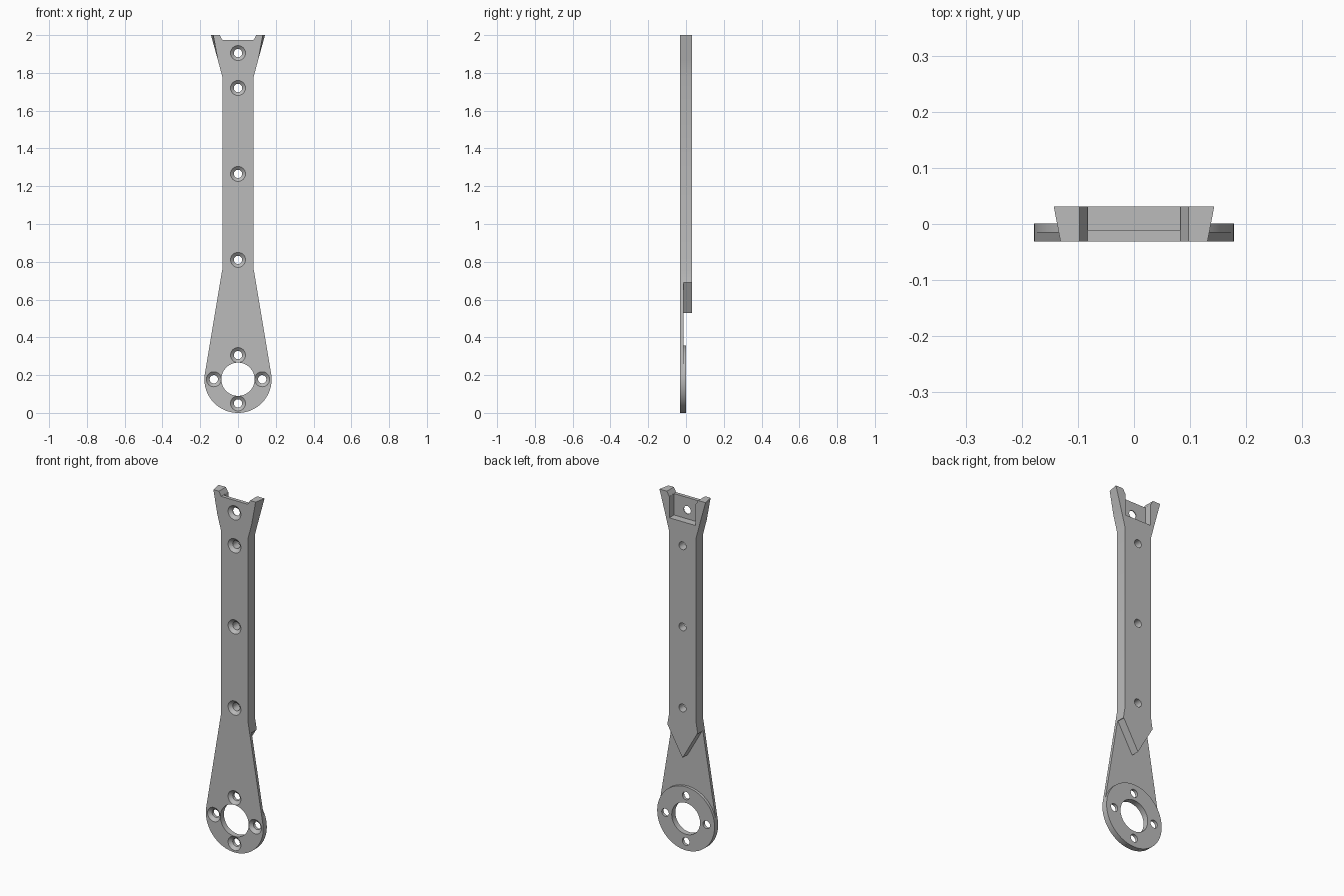
import bpy, bmesh, math

if "Cube" in bpy.data.objects:
    bpy.data.objects.remove(bpy.data.objects["Cube"])

FRONT, BACK = -0.031, 0.031
PLATE_BACK, RING_BACK = -0.014, 0.001
R = 0.178            # radius of the round end, also its centre height
W = 0.083            # half width of the arm

grey = bpy.data.materials.new("plain grey")
grey.use_nodes = True
grey.diffuse_color = (0.5, 0.5, 0.5, 1)
grey.node_tree.nodes["Principled BSDF"].inputs["Base Color"].default_value = (0.5, 0.5, 0.5, 1)


def to_object(bm, name):
    bmesh.ops.recalc_face_normals(bm, faces=bm.faces)
    mesh = bpy.data.meshes.new(name)
    bm.to_mesh(mesh)
    bm.free()
    mesh.materials.append(grey)
    obj = bpy.data.objects.new(name, mesh)
    bpy.context.collection.objects.link(obj)
    return obj


def loft(name, outline_a, y_a, outline_b, y_b):
    """Closed solid between two x-z outlines with equal point counts."""
    bm = bmesh.new()
    a = [bm.verts.new((x, y_a, z)) for x, z in outline_a]
    b = [bm.verts.new((x, y_b, z)) for x, z in outline_b]
    bm.faces.new(a)
    bm.faces.new(b[::-1])
    for i in range(len(a)):
        j = (i + 1) % len(a)
        bm.faces.new((a[i], b[i], b[j], a[j]))
    return to_object(bm, name)


def prism(name, outline, y0, y1):
    return loft(name, outline, y0, outline, y1)


def circle(x, z, r, n=48):
    return [(x + r * math.cos(2 * math.pi * i / n),
             z + r * math.sin(2 * math.pi * i / n)) for i in range(n)]


def mirrored(half):
    return half + [(-x, z) for x, z in reversed(half) if abs(x) > 1e-6]


def cut(obj, cutter):
    mod = obj.modifiers.new("cut", 'BOOLEAN')
    mod.operation = 'DIFFERENCE'
    mod.solver = 'EXACT'
    mod.object = cutter
    bpy.context.view_layer.objects.active = obj
    bpy.ops.object.modifier_apply(modifier=mod.name)
    bpy.data.objects.remove(cutter)


# Arm outline: round foot, tapered neck, straight shaft, forked top
def arm_outline(tip):
    steps = 30
    half = []
    for i in range(steps + 1):
        t = math.radians(-90 + 99.5 * i / steps)
        half.append((R * math.cos(t), R + R * math.sin(t)))
    half[0] = (0, 0)
    half += [(W, 0.76), (W, 1.78), (0.107, 1.87), (tip, 2.0),
             (0.097, 2.0), (W, 1.975)]
    return mirrored(half)


arm = loft("arm", arm_outline(0.131), FRONT, arm_outline(0.143), BACK)

# Thin the lower end behind a pointed shoulder
cut(arm, prism("shoulder_cutter",
               mirrored([(0, -0.1), (0.3, -0.1), (0.3, 0.69), (0.0915, 0.69), (0, 0.53)]),
               PLATE_BACK, 0.1))

# Pocket in the back of the fork
cut(arm, prism("pocket_cutter", mirrored([(W - 0.001, 1.855), (W - 0.001, 2.1)]), -0.011, 0.1))

# Raised ring behind the round end
ring = prism("mount_ring", circle(0, R, R, 96), PLATE_BACK, RING_BACK)

# Large bore and screw holes
mount_holes = [(0.128, R), (-0.128, R), (0, R + 0.128), (0, R - 0.128)]
shaft_holes = [(0, z) for z in (0.81, 1.265, 1.72, 1.905)]
for part in (arm, ring):
    cut(part, prism("bore_cutter", circle(0, R, 0.088, 64), -0.1, 0.1))
    for x, z in mount_holes:
        cut(part, prism("hole_cutter", circle(x, z, 0.022, 32), -0.1, 0.1))
for x, z in shaft_holes:
    cut(arm, prism("hole_cutter", circle(x, z, 0.022, 32), -0.1, 0.1))

# Countersinks on the front
for x, z in mount_holes + shaft_holes:
    deep = PLATE_BACK - 0.001
    cut(arm, loft("sink_cutter", circle(x, z, 0.042, 32), FRONT - 0.002,
                  circle(x, z, 0.0215, 32), deep))

# Smooth curved walls, keep edges crisp
bpy.ops.object.select_all(action='DESELECT')
for part in (arm, ring):
    part.select_set(True)
bpy.context.view_layer.objects.active = arm
bpy.ops.object.shade_smooth_by_angle(angle=math.radians(25))
